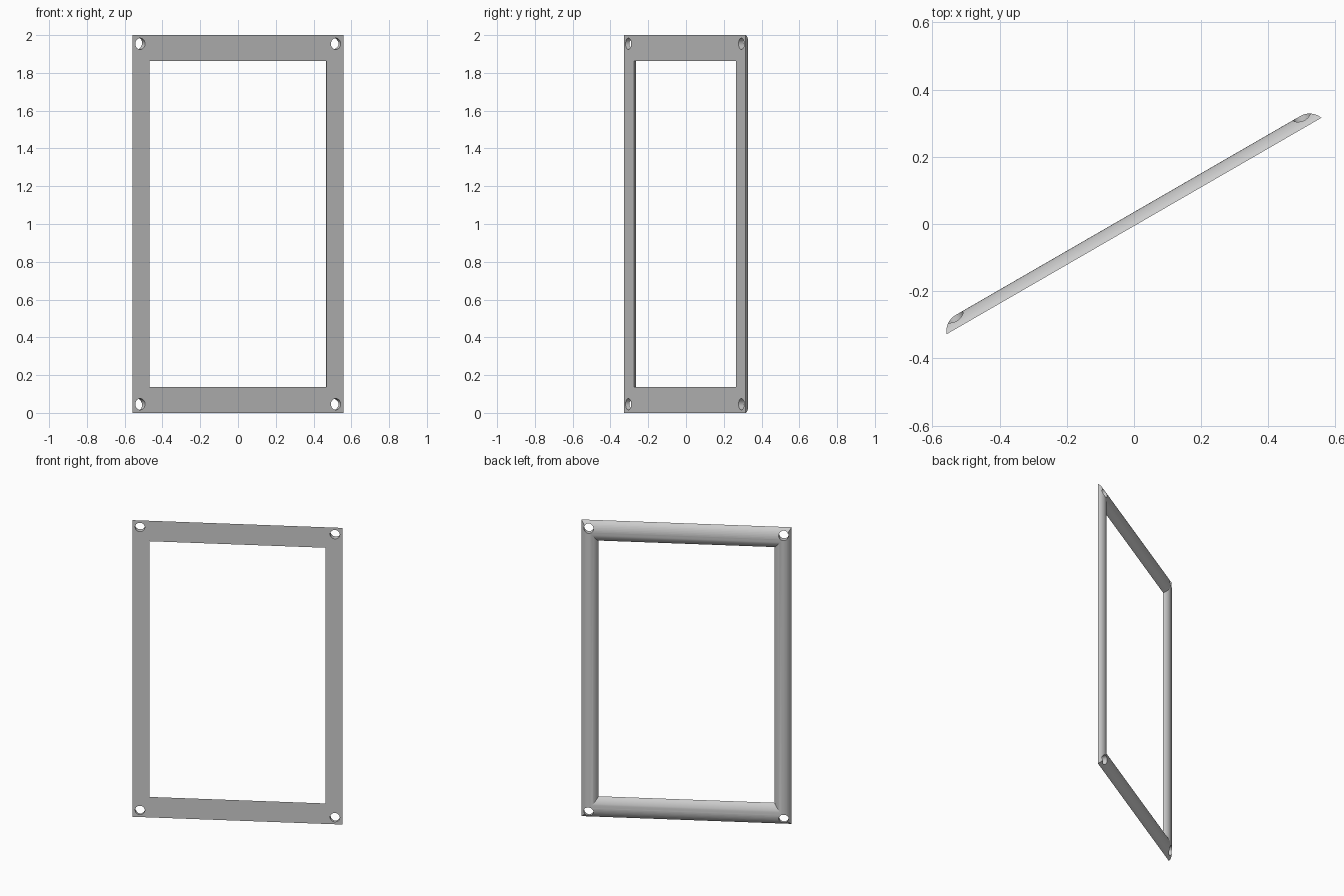
import bpy, bmesh, math
from mathutils import Matrix

if "Cube" in bpy.data.objects:
    bpy.data.objects.remove(bpy.data.objects["Cube"], do_unlink=True)

HALF_W, HALF_H = 0.644, 1.0        # outer half size
SIDE, RAIL = 0.104, 0.138          # widths of uprights and rails
BULGE = 0.036                      # height of the rounded back
STEPS = 20
HOLE_R, HOLE_INSET = 0.03, 0.046

grey = bpy.data.materials.new("plain_grey")
grey.use_nodes = True
colour = (0.6, 0.6, 0.6, 1)
grey.diffuse_color = colour
grey.node_tree.nodes["Principled BSDF"].inputs["Base Color"].default_value = colour


def arc_height(f):
    """Height of a shallow circular arc at fraction f of its chord."""
    half = SIDE / 2
    r = (half ** 2 + BULGE ** 2) / (2 * BULGE)
    return math.sqrt(r * r - (half * (2 * f - 1)) ** 2) - (r - BULGE)


def make_object(name, bm):
    bmesh.ops.recalc_face_normals(bm, faces=bm.faces[:])
    mesh = bpy.data.meshes.new(name)
    bm.to_mesh(mesh)
    bm.free()
    mesh.materials.append(grey)
    ob = bpy.data.objects.new(name, mesh)
    bpy.context.collection.objects.link(ob)
    return ob


CORNERS = [(-1, -1), (1, -1), (1, 1), (-1, 1)]

# Mitred frame: flat front, rounded back, one profile per corner
bm = bmesh.new()
rings = []
for sx, sz in CORNERS:
    ring = []
    for i in range(STEPS + 1):
        f = (1 - math.cos(math.pi * i / STEPS)) / 2
        ring.append(bm.verts.new((sx * (HALF_W - SIDE * f),
                                  max(arc_height(f), 0),
                                  sz * (HALF_H - RAIL * f))))
    rings.append(ring)
for k in range(len(rings)):
    a, b = rings[k], rings[(k + 1) % len(rings)]
    for i in range(STEPS + 1):
        j = (i + 1) % (STEPS + 1)
        bm.faces.new((a[i], a[j], b[j], b[i]))
frame = make_object("frame", bm)

# Screw holes through the four corners
bm = bmesh.new()
for sx, sz in CORNERS:
    place = Matrix.Translation((sx * (HALF_W - HOLE_INSET), 0, sz * (HALF_H - HOLE_INSET)))
    bmesh.ops.create_cone(bm, cap_ends=True, segments=32, radius1=HOLE_R, radius2=HOLE_R,
                          depth=0.3, matrix=place @ Matrix.Rotation(math.pi / 2, 4, 'X'))
cutter = make_object("hole_cutter", bm)
cutter.hide_render = True

cut = frame.modifiers.new("holes", 'BOOLEAN')
cut.operation = 'DIFFERENCE'
cut.solver = 'EXACT'
cut.object = cutter

bpy.ops.object.select_all(action='DESELECT')
frame.select_set(True)
bpy.context.view_layer.objects.active = frame
bpy.ops.object.modifier_apply(modifier=cut.name)
bpy.data.objects.remove(cutter, do_unlink=True)
bpy.ops.object.shade_smooth_by_angle(angle=math.radians(25))

# Turn the frame and stand it on the ground
frame.rotation_euler.z = math.radians(30)
frame.location = (0, -0.006, HALF_H)
